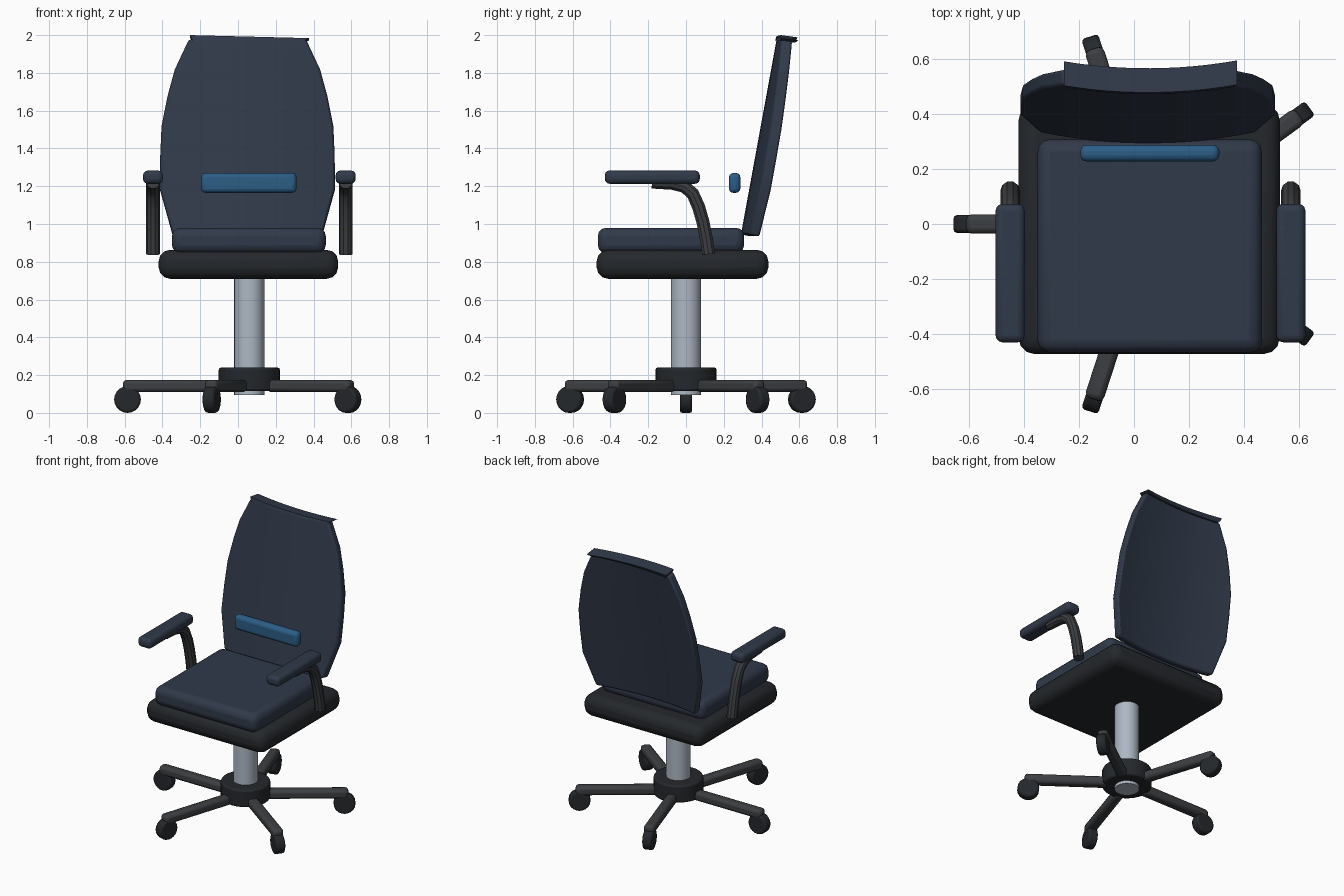
import bpy, bmesh, math
from mathutils import Matrix

if "Cube" in bpy.data.objects:
    bpy.data.objects.remove(bpy.data.objects["Cube"])

CX = 0.06  # chair axis in x


def material(name, rgb):
    m = bpy.data.materials.new(name)
    m.diffuse_color = (*rgb, 1)
    m.use_nodes = True
    m.node_tree.nodes["Principled BSDF"].inputs["Base Color"].default_value = m.diffuse_color
    return m


NAVY = material("navy_fabric", (0.030, 0.042, 0.068))
BLACK = material("black_plastic", (0.018, 0.021, 0.025))
GREY = material("dark_metal", (0.045, 0.049, 0.054))
STEEL = material("steel", (0.42, 0.48, 0.55))
BLUE = material("blue_accent", (0.025, 0.11, 0.24))


def finish(ob, mat, bevel=0, segments=2, angle=40):
    ob.data.materials.clear()
    ob.data.materials.append(mat)
    if bevel:
        b = ob.modifiers.new("bevel", 'BEVEL')
        b.width, b.segments = bevel, segments
        b.limit_method, b.angle_limit = 'ANGLE', math.radians(angle)
    bpy.ops.object.select_all(action='DESELECT')
    ob.select_set(True)
    bpy.context.view_layer.objects.active = ob
    bpy.ops.object.shade_smooth_by_angle(angle=math.radians(35))
    return ob


def from_bmesh(name, bm, mat, **kw):
    bmesh.ops.recalc_face_normals(bm, faces=bm.faces[:])
    me = bpy.data.meshes.new(name)
    bm.to_mesh(me)
    bm.free()
    ob = bpy.data.objects.new(name, me)
    bpy.context.collection.objects.link(ob)
    return finish(ob, mat, **kw)


def box(name, lo, hi, mat, bevel, segments=2, turn=None):
    bm = bmesh.new()
    bmesh.ops.create_cube(bm, size=1)
    for v in bm.verts:
        v.co = [l + (c + 0.5) * (h - l) for c, l, h in zip(v.co, lo, hi)]
    if turn:
        bm.transform(turn)
    return from_bmesh(name, bm, mat, bevel=bevel, segments=segments)


def cylinder(name, r, depth, matrix, mat, sides=32, bevel=0):
    bm = bmesh.new()
    bmesh.ops.create_cone(bm, cap_ends=True, segments=sides, radius1=r, radius2=r,
                          depth=depth, matrix=matrix)
    return from_bmesh(name, bm, mat, bevel=bevel)


# Column and hub
cylinder("column", 0.08, 0.66, Matrix.Translation((CX, 0, 0.425)), STEEL)
cylinder("hub", 0.162, 0.125, Matrix.Translation((CX, 0, 0.1775)), BLACK, bevel=0.012)

# Five legs with casters
for i in range(5):
    turn = Matrix.Translation((CX, 0, 0)) @ Matrix.Rotation(math.radians(36 + 72 * i), 4, 'Z')
    box(f"leg_{i+1}", (0.13, -0.035, 0.11), (0.67, 0.035, 0.175), GREY, 0.02, turn=turn)
    wheel = turn @ Matrix.Translation((0.645, 0, 0.071)) @ Matrix.Rotation(math.pi / 2, 4, 'X')
    cylinder(f"caster_{i+1}", 0.071, 0.064, wheel, BLACK, sides=20, bevel=0.012)

# Seat pan, cushion and lumbar bar
box("seat_base", (-0.42, -0.473, 0.71), (0.53, 0.436, 0.863), BLACK, 0.06, 3)
box("seat_cushion", (-0.35, -0.467, 0.845), (0.465, 0.308, 0.98), NAVY, 0.045, 3)
box("lumbar_bar", (-0.195, 0.227, 1.165), (0.31, 0.288, 1.27), BLUE, 0.024, 3)

# Armrests: pad on a swept tube
path = [(0.12, 0.84), (0.108, 0.92), (0.09, 1.01), (0.067, 1.09), (0.036, 1.16),
        (-0.008, 1.198), (-0.07, 1.215), (-0.18, 1.222)]
for side, s in (("left", -1), ("right", 1)):
    x = CX + s * 0.51
    box(f"arm_pad_{side}", (x - 0.053, -0.43, 1.213), (x + 0.053, 0.073, 1.283), NAVY, 0.025, 3)
    cu = bpy.data.curves.new(f"arm_support_{side}", 'CURVE')
    cu.dimensions = '3D'
    cu.bevel_depth, cu.bevel_resolution, cu.use_fill_caps = 0.036, 3, True
    sp = cu.splines.new('POLY')
    sp.points.add(len(path) - 1)
    for p, (y, z) in zip(sp.points, path):
        p.co = (x, y, z, 1)
    ob = bpy.data.objects.new(f"arm_support_{side}", cu)
    bpy.context.collection.objects.link(ob)
    bpy.ops.object.select_all(action='DESELECT')
    ob.select_set(True)
    bpy.context.view_layer.objects.active = ob
    bpy.ops.object.convert(target='MESH')
    finish(bpy.context.object, GREY)


def curved_slab(name, rows, bevel):
    """Rows of (z, x0, x1, front y, thickness, rise along x); the middle bulges forward."""
    n = 12
    bm = bmesh.new()
    layers = []
    for back in (0, 1):
        grid = []
        for z, x0, x1, y, t, rise in rows:
            line = []
            for k in range(n + 1):
                x = x0 + (x1 - x0) * k / n
                line.append(bm.verts.new((x, y + 0.27 * (x - 0.05) ** 2 + t * back,
                                          z + rise * k / n - 0.012 * back)))
            grid.append(line)
        layers.append(grid)
        for a, b in zip(grid, grid[1:]):
            for k in range(n):
                bm.faces.new((a[k], a[k + 1], b[k + 1], b[k]))
    # rim joining both sheets
    def loop(g):
        return (g[0] + [r[-1] for r in g[1:]] + g[-1][-2::-1] + [r[0] for r in g[-2:0:-1]])
    f, b = loop(layers[0]), loop(layers[1])
    for k in range(len(f)):
        j = (k + 1) % len(f)
        bm.faces.new((f[k], f[j], b[j], b[k]))
    return from_bmesh(name, bm, NAVY, bevel=bevel, angle=50)


# Backrest: leaning panel, widest at the waist
outline = [(0.945, 0.395), (1.19, 0.463), (1.36, 0.462), (1.52, 0.455), (1.68, 0.423),
           (1.82, 0.385), (1.98, 0.31)]
curved_slab("backrest", [(z, 0.05 - w, 0.05 + w, 0.29 + 0.183 * (z - 0.94), 0.057, 0)
                         for z, w in outline], 0.012)

# Thin lip overhanging the top edge
curved_slab("backrest_top_lip", [(1.972, -0.24, 0.355, 0.472, 0.08, 0),
                                 (2.0, -0.255, 0.375, 0.478, 0.088, -0.016)], 0)
